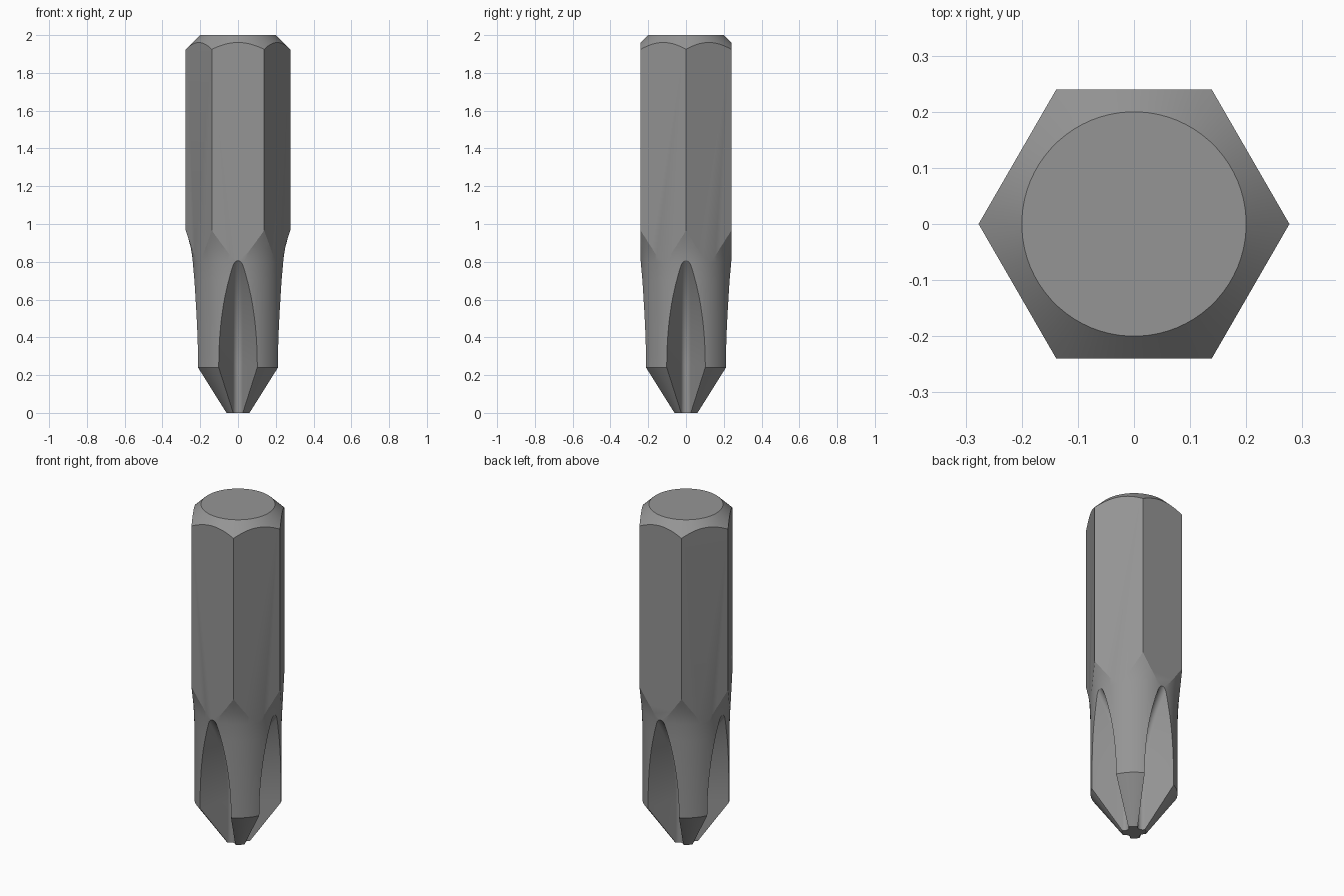
import bpy, bmesh
from math import sin, cos, tan, pi, radians, sqrt
from mathutils import Matrix

default = bpy.data.objects.get("Cube")
if default:
    bpy.data.objects.remove(default, do_unlink=True)

steel = bpy.data.materials.new("grey_steel")
steel.use_nodes = True
GREY = (0.3, 0.3, 0.3, 1)
steel.diffuse_color = GREY
steel.node_tree.nodes["Principled BSDF"].inputs["Base Color"].default_value = GREY


def loft(bm, rings):
    """Closed solid through matching rings of points, capped at both ends."""
    loops = [[bm.verts.new(p) for p in ring] for ring in rings]
    n = len(loops[0])
    for a, b in zip(loops, loops[1:]):
        for i in range(n):
            j = (i + 1) % n
            bm.faces.new((a[i], a[j], b[j], b[i]))
    bm.faces.new(loops[0][::-1])
    bm.faces.new(loops[-1])


def finish(name, bm):
    bmesh.ops.recalc_face_normals(bm, faces=bm.faces)
    mesh = bpy.data.meshes.new(name)
    bm.to_mesh(mesh)
    bm.free()
    mesh.materials.append(steel)
    obj = bpy.data.objects.new(name, mesh)
    bpy.context.collection.objects.link(obj)
    return obj


def circle(r, z, n, turn=0):
    return [(r * cos(2 * pi * i / n + turn), r * sin(2 * pi * i / n + turn), z) for i in range(n)]


# Turned body: tip cone, round neck, flare and top chamfer
profile = [(0.066, 0), (0.235, 0.24), (0.236, 0.7), (0.24, 0.8), (0.2435, 0.835),
           (0.25, 0.873), (0.262, 0.92), (0.285, 0.99), (0.285, 1.917), (0.2, 2)]
bm = bmesh.new()
loft(bm, [circle(r, z, 72, radians(2.5)) for r, z in profile])
bit = finish("driver_bit", bm)

# Hexagonal bar that trims the body
bm = bmesh.new()
loft(bm, [circle(0.277, z, 6) for z in (-0.1, 2.1)])
hex_bar = finish("hex_trimmer", bm)

# Four rounded V flutes whose floor runs straight, then sweeps outward in an arc
ROOT, ARC, START, NOSE, OUTER = 0.045, 0.89, 0.25, 0.028, 0.4
LEAN = radians(63)


def flute_section(z):
    lift = max(0, z - START)
    root = ROOT + ARC - sqrt(ARC ** 2 - lift ** 2)
    steps = 14
    pts = []
    for i in range(steps + 1):
        a = LEAN * (2 * i / steps - 1)
        pts.append((root + NOSE * (1 - cos(a)), NOSE * sin(a), z))
    edge_x, edge_y, _ = pts[-1]
    wide = edge_y + (OUTER - edge_x) / tan(LEAN)
    return pts + [(OUTER, wide, z), (OUTER, -wide, z)]


bm = bmesh.new()
levels = [-0.05, START] + [START + 0.025 * i for i in range(1, 27)]
for k in range(4):
    turn = Matrix.Rotation(k * pi / 2, 3, "Z")
    before = set(bm.verts)
    loft(bm, [flute_section(z) for z in levels])
    bmesh.ops.transform(bm, matrix=turn.to_4x4(), verts=[v for v in bm.verts if v not in before])
flutes = finish("flute_cutter", bm)

# Cut the body and drop the helpers
bpy.ops.object.select_all(action="DESELECT")
bpy.context.view_layer.objects.active = bit
bit.select_set(True)
for cutter, mode in ((hex_bar, "INTERSECT"), (flutes, "DIFFERENCE")):
    cutter.hide_render = True
    mod = bit.modifiers.new(cutter.name, "BOOLEAN")
    mod.object = cutter
    mod.operation = mode
    mod.solver = "EXACT"
    bpy.ops.object.modifier_apply(modifier=mod.name)
    bpy.data.objects.remove(cutter, do_unlink=True)

# Smooth the round surfaces, keep machined edges crisp
bpy.ops.object.shade_smooth_by_angle(angle=radians(13))
